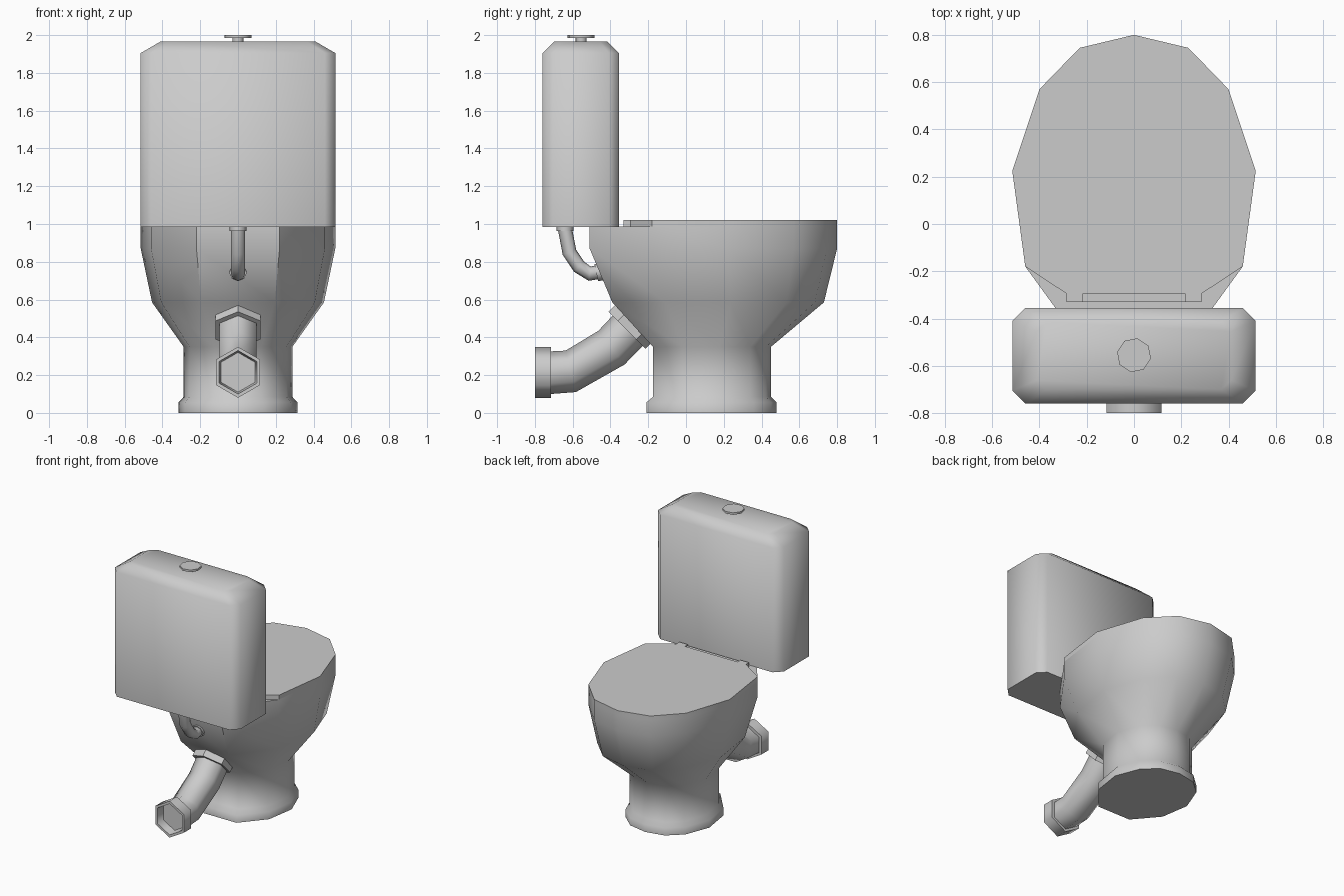
import bpy, bmesh, math
from mathutils import Vector

if "Cube" in bpy.data.objects:
    bpy.data.objects.remove(bpy.data.objects["Cube"])

white = bpy.data.materials.new("ceramic")
white.diffuse_color = (0.6, 0.6, 0.6, 1)
white.use_nodes = True
white.node_tree.nodes["Principled BSDF"].inputs["Base Color"].default_value = white.diffuse_color


def finish(name, bm, angle=None):
    bmesh.ops.recalc_face_normals(bm, faces=bm.faces)
    me = bpy.data.meshes.new(name)
    bm.to_mesh(me)
    bm.free()
    me.materials.append(white)
    ob = bpy.data.objects.new(name, me)
    bpy.context.collection.objects.link(ob)
    bpy.ops.object.select_all(action='DESELECT')
    ob.select_set(True)
    bpy.context.view_layer.objects.active = ob
    if angle is None:
        bpy.ops.object.shade_smooth()
    else:
        bpy.ops.object.shade_smooth_by_angle(angle=math.radians(angle))
    return ob


def loft(name, rings, angle=None):
    """Skin closed rings of equal length and cap both ends."""
    bm = bmesh.new()
    loops = [[bm.verts.new(p) for p in r] for r in rings]
    n = len(loops[0])
    for a, b in zip(loops, loops[1:]):
        for i in range(n):
            j = (i + 1) % n
            bm.faces.new((a[i], a[j], b[j], b[i]))
    bm.faces.new(loops[0][::-1])
    bm.faces.new(loops[-1])
    return finish(name, bm, angle)


def mirrored(half):
    """Complete an outline running from +y round the +x side."""
    return half + [(-x, y) for x, y in reversed(half) if x > 0]


def tube(name, stations, sides, angle=None):
    """Tube in the yz plane; stations are (y, z, radius, tilt in degrees)."""
    rings = []
    for y, z, r, tilt in stations:
        t = math.radians(tilt)
        up = Vector((0, -math.sin(t), math.cos(t)))
        ring = []
        for i in range(sides):
            a = 2 * math.pi * i / sides
            ring.append(Vector((r * math.sin(a), y, z)) + up * r * math.cos(a))
        rings.append(ring)
    return loft(name, rings, angle)


# bowl with pedestal and foot: one outline fitted to each height
outline = mirrored([(0, .8), (.23, .745), (.4, .57), (.515, .225), (.46, -.18), (.22, -.51)])


def fitted(z, half_x, back, front):
    return [(x / .515 * half_x, back + (y + .51) / 1.31 * (front - back), z) for x, y in outline]


loft("bowl", [fitted(*s) for s in (
    (0, .315, -.21, .48), (.055, .315, -.21, .48), (.085, .288, -.175, .45),
    (.35, .288, -.175, .45), (.585, .455, -.39, .73), (.87, .515, -.51, .8),
    (.988, .515, -.51, .8))], 50)

# lid with two hinge ears
lid = mirrored([(0, .8), (.23, .745), (.4, .57), (.515, .225), (.46, -.18),
                (.285, -.295), (.285, -.33), (.215, -.33), (.215, -.295)])
loft("lid", [[(x, y, z) for x, y in lid] for z in (.988, 1.02)], 40)

# hinge bar between the ears
bar = mirrored([(.215, -.295), (.215, -.328)])
loft("hinge_bar", [[(x, y, z) for x, y in bar] for z in (.988, 1.012)], 40)

# cistern: chamfered box with a drawn-in top
corner = [(.46, .2025), (.515, .1475), (.515, -.1475), (.46, -.2025)]
plan = mirrored(corner)
loft("cistern", [[(x * sx, -.5575 + y * sy, z) for x, y in plan] for z, sx, sy in (
    (.985, 1, 1), (1.905, 1, 1), (1.965, .8, .7))], 80)


# flush button: eight-sided stem and cap
def disc(name, r, z0, z1):
    ring = [(r * math.sin(math.pi * i / 4 + .2), -.555 + r * math.cos(math.pi * i / 4 + .2)) for i in range(8)]
    loft(name, [[(x, y, z) for x, y in ring] for z in (z0, z1)], 50)


disc("button_stem", .03, 1.96, 1.99)
disc("button_cap", .073, 1.985, 2.0)

# water feed: collar, bent pipe, collar at the bowl
tube("feed_collar", [(-.64, .99, .045, -90), (-.64, .962, .045, -90)], 8, 50)
tube("feed_pipe", [(-.64, .97, .038, -90), (-.617, .85, .038, -70), (-.567, .775, .038, -42),
                   (-.51, .737, .038, -8), (-.44, .75, .038, 12)], 8, 60)
tube("feed_end_collar", [(-.475, .742, .046, 12), (-.42, .753, .046, 12)], 8, 50)

# waste outlet: hexagonal pipe, flange at the bowl, open socket at the far end
tube("waste_pipe", [(-.73, .212, .113, 0), (-.61, .22, .113, 14),
                    (-.395, .345, .113, 38), (-.28, .465, .113, 47)], 6, 70)
tube("waste_flange", [(-.312, .438, .138, 45), (-.275, .475, .138, 45)], 6, 50)
tube("waste_socket", [(-.715, .215, .135, 0), (-.8, .215, .135, 0),
                      (-.8, .215, .115, 0), (-.74, .215, .105, 0)], 6, 70)
